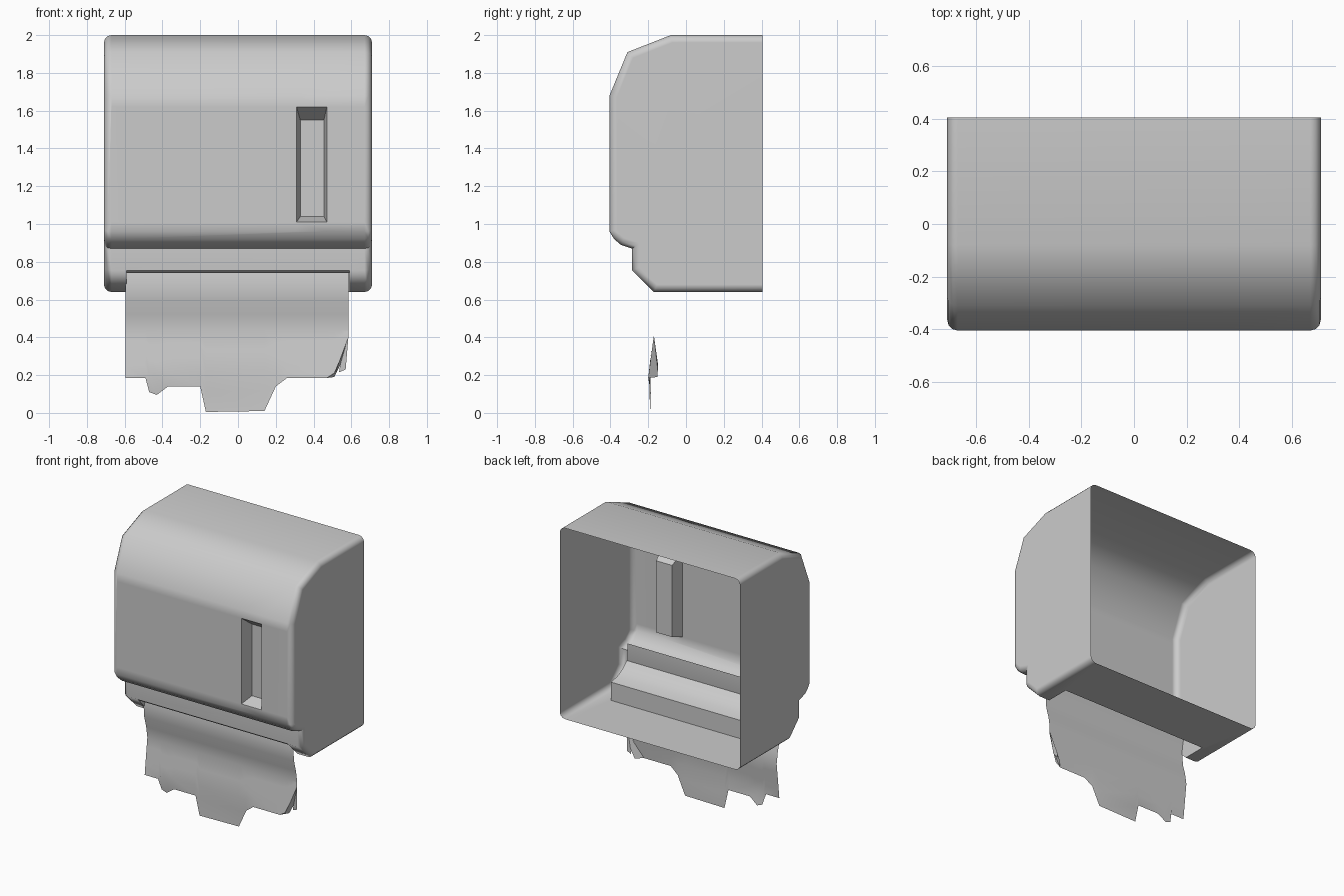
import bpy, bmesh
from math import radians

cube = bpy.data.objects.get("Cube")
if cube:
    bpy.data.objects.remove(cube, do_unlink=True)

grey = bpy.data.materials.new("light_grey")
grey.use_nodes = True
COLOUR = (0.6, 0.6, 0.6, 1)
grey.diffuse_color = COLOUR
grey.node_tree.nodes["Principled BSDF"].inputs["Base Color"].default_value = COLOUR


def finish(bm, name, angle):
    mesh = bpy.data.meshes.new(name)
    bm.to_mesh(mesh)
    bm.free()
    mesh.materials.append(grey)
    ob = bpy.data.objects.new(name, mesh)
    bpy.context.collection.objects.link(ob)
    bpy.ops.object.select_all(action='DESELECT')
    ob.select_set(True)
    bpy.context.view_layer.objects.active = ob
    bpy.ops.object.shade_smooth_by_angle(angle=radians(angle))
    return ob


def cut(bm, rule, co, no):
    """Slice only the faces whose centre meets the rule."""
    faces = [f for f in bm.faces if rule(f.calc_center_median(), f.normal)]
    geom = set(faces)
    for f in faces:
        geom.update(f.edges, f.verts)
    bmesh.ops.bisect_plane(bm, geom=list(geom), plane_co=co, plane_no=no, dist=1e-5)
    bm.normal_update()


def remove(bm, rule):
    faces = [f for f in bm.faces if rule(f.calc_center_median(), f.normal)]
    bmesh.ops.delete(bm, geom=faces, context='FACES')


def face(bm, points):
    return bm.faces.new([bm.verts.new(p) for p in points])


# Dispenser cover: side profile extruded across, rounded at both ends
HALF, BACK, BASE = 0.71, 0.405, 0.64
profile = [(BACK, 2), (-0.08, 2), (-0.31, 1.91), (-0.405, 1.68), (-0.405, 0.96),
           (-0.38, 0.92), (-0.345, 0.89), (-0.285, 0.87), (-0.285, 0.755),
           (-0.17, BASE), (BACK, BASE)]
bm = bmesh.new()
cap = face(bm, [(-HALF, y, z) for y, z in profile])
ext = bmesh.ops.extrude_face_region(bm, geom=[cap], use_keep_orig=True)
bmesh.ops.translate(bm, vec=(2 * HALF, 0, 0),
                    verts=[v for v in ext["geom"] if isinstance(v, bmesh.types.BMVert)])
bmesh.ops.recalc_face_normals(bm, faces=bm.faces)
rims = [e for e in bm.edges
        if abs(e.verts[0].co.x - e.verts[1].co.x) < 1e-4
        and min(v.co.y for v in e.verts) < BACK - 0.01]
bmesh.ops.bevel(bm, geom=rims, offset=0.04, offset_type='OFFSET', segments=3,
                profile=0.5, affect='EDGES', clamp_overlap=False)
bm.normal_update()
remove(bm, lambda c, n: n.y > 0.99 and c.y > BACK - 0.01)

# Window pocket sunk into the front
X0, X1, Z0, Z1 = 0.31, 0.47, 1.01, 1.62
front = lambda c, n: n.y < -0.99 and 1 < c.z < 1.68
for co, no in (((X0, 0, 0), (1, 0, 0)), ((X1, 0, 0), (1, 0, 0)),
               ((0, 0, Z0), (0, 0, 1)), ((0, 0, Z1), (0, 0, 1))):
    cut(bm, front, co, no)
remove(bm, lambda c, n: front(c, n) and X0 < c.x < X1 and Z0 < c.z < Z1)
outer = [(x, -0.405, z) for x, z in ((X0, Z0), (X1, Z0), (X1, Z1), (X0, Z1))]
inner = [(x, -0.315, z) for x, z in ((0.33, 1.04), (0.455, 1.04), (0.455, 1.55), (0.33, 1.55))]
for i in range(4):
    j = (i + 1) % 4
    face(bm, [outer[i], outer[j], inner[j], inner[i]])
face(bm, inner)

# Paper outlet recess in the lower front edge
SLOT = 0.59
low = lambda c, n: n.z < -0.5 and c.z < 0.75 and abs(c.x) < 0.65
cut(bm, low, (-SLOT, 0, 0), (1, 0, 0))
cut(bm, low, (SLOT, 0, 0), (1, 0, 0))
cut(bm, lambda c, n: low(c, n) and abs(c.x) < SLOT, (0, 0, 0), (0, 1, 0))
remove(bm, lambda c, n: low(c, n) and abs(c.x) < SLOT and c.y < 0)
recess = [(0, BASE), (0, 0.77), (-0.07, 0.785), (-0.13, 0.815), (-0.176, 0.857),
          (-0.265, 0.74), (-0.285, 0.755)]
for a, b in zip(recess, recess[1:]):
    face(bm, [(-SLOT, *a), (SLOT, *a), (SLOT, *b), (-SLOT, *b)])
for x in (-SLOT, SLOT):
    face(bm, [(x, y, z) for y, z in recess + [(-0.17, BASE)]])
bmesh.ops.remove_doubles(bm, verts=bm.verts, dist=1e-4)
bmesh.ops.recalc_face_normals(bm, faces=bm.faces)
cover = finish(bm, "dispenser_cover", 48)
weighted = cover.modifiers.new("weighted_normals", 'WEIGHTED_NORMAL')
weighted.keep_sharp = True

# Hanging paper sheet: (x, bottom z) outline, sagging along the height
torn_edge = [(-0.595, 0.185), (-0.49, 0.185), (-0.47, 0.11), (-0.43, 0.095),
             (-0.37, 0.14), (-0.2, 0.14), (-0.17, 0.005), (0.14, 0.01), (0.2, 0.14),
             (0.26, 0.185), (0.47, 0.185), (0.51, 0.21), (0.54, 0.28), (0.585, 0.4)]
sag = [(0, -0.19), (0.1, -0.185), (0.185, -0.2), (0.3, -0.187), (0.44, -0.17),
       (0.52, -0.183), (0.6, -0.205), (0.68, -0.212), (0.76, -0.2),
       (0.857, -0.178), (0.98, -0.176)]


def depth(z):
    for (z0, y0), (z1, y1) in zip(sag, sag[1:]):
        if z <= z1:
            return y0 + (y1 - y0) * (z - z0) / (z1 - z0)
    return sag[-1][1]


bm = bmesh.new()
columns = []
for x, bottom in torn_edge:
    heights = [z for z, y in reversed(sag) if z > 0.43]
    heights += [0.44 + (bottom - 0.44) * t for t in (0.25, 0.5, 0.75, 1)]
    columns.append([bm.verts.new((x, depth(z), z)) for z in heights])
for left, right in zip(columns, columns[1:]):
    for i in range(len(left) - 1):
        bm.faces.new([left[i], left[i + 1], right[i + 1], right[i]])
finish(bm, "paper_sheet", 40)

# Curled corner of the paper, folded backwards
bm = bmesh.new()
face(bm, [(0.47, -0.2, 0.185), (0.51, -0.152, 0.19), (0.54, -0.147, 0.25),
          (0.585, -0.17, 0.41), (0.54, -0.188, 0.28)])
face(bm, [(0.585, -0.17, 0.41), (0.54, -0.147, 0.25), (0.535, -0.148, 0.215),
          (0.57, -0.15, 0.23)])
finish(bm, "paper_curl", 30)
